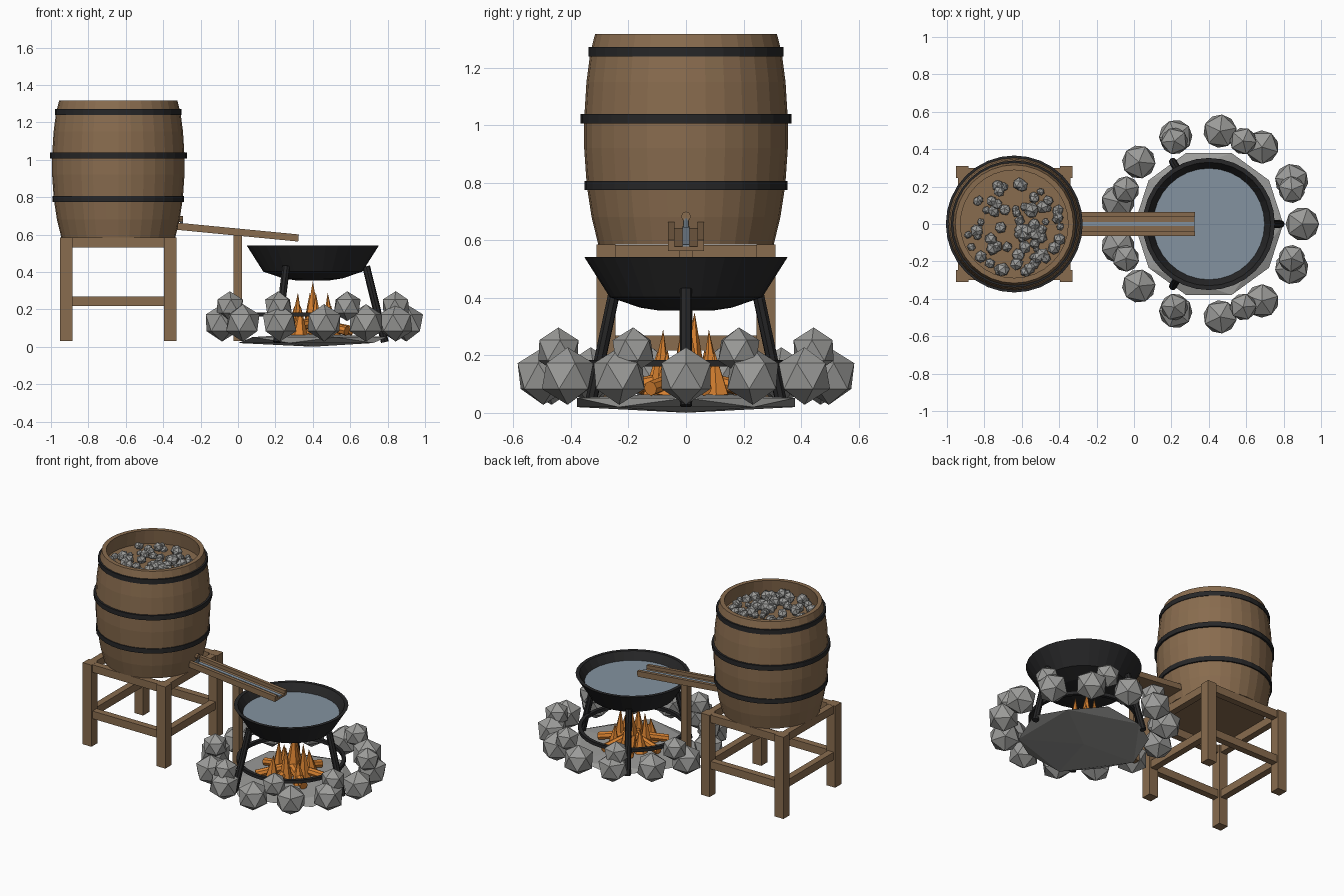
import bpy, bmesh, math, random
from mathutils import Vector, Matrix

if "Cube" in bpy.data.objects:
    bpy.data.objects.remove(bpy.data.objects["Cube"], do_unlink=True)
random.seed(4)


def material(name, rgb):
    m = bpy.data.materials.new(name)
    m.use_nodes = True
    m.diffuse_color = (*rgb, 1)
    m.node_tree.nodes["Principled BSDF"].inputs["Base Color"].default_value = (*rgb, 1)
    return m


WOOD = material("oak wood", (0.25, 0.15, 0.077))
IRON = material("black iron", (0.02, 0.02, 0.021))
STONE = material("grey stone", (0.33, 0.33, 0.32))
WATER = material("water blue", (0.23, 0.29, 0.35))
FLAME = material("flame orange", (0.68, 0.22, 0.03))


def finish(name, bm, mat, at=(0, 0, 0)):
    me = bpy.data.meshes.new(name)
    bmesh.ops.recalc_face_normals(bm, faces=bm.faces)
    bm.to_mesh(me)
    bm.free()
    me.materials.append(mat)
    ob = bpy.data.objects.new(name, me)
    ob.location = at
    bpy.context.collection.objects.link(ob)
    return ob


def lathe(name, profile, mat, at, steps=32):
    """Spin (radius, height) points round the vertical axis."""
    bm = bmesh.new()
    vs = [bm.verts.new((r, 0, z)) for r, z in profile]
    es = [bm.edges.new(p) for p in zip(vs, vs[1:])]
    bmesh.ops.spin(bm, geom=vs + es, cent=(0, 0, 0), axis=(0, 0, 1),
                   angle=math.tau, steps=steps, use_duplicate=False)
    bmesh.ops.remove_doubles(bm, verts=bm.verts, dist=0.0005)
    return finish(name, bm, mat, at)


def band(name, r_in, r_out, z, h, mat, at):
    return lathe(name, [(r_in, z - h / 2), (r_out, z - h / 2), (r_out, z + h / 2),
                        (r_in, z + h / 2), (r_in, z - h / 2)], mat, at)


def box(name, lo, hi, mat):
    lo, hi = Vector(lo), Vector(hi)
    bm = bmesh.new()
    bmesh.ops.create_cube(bm, size=1)
    bmesh.ops.scale(bm, vec=hi - lo, verts=bm.verts)
    return finish(name, bm, mat, (lo + hi) / 2)


def rod(name, a, b, r1, r2, mat, sides=8):
    """Cylinder or cone from point a to point b."""
    a, b = Vector(a), Vector(b)
    bm = bmesh.new()
    bmesh.ops.create_cone(bm, cap_ends=True, segments=sides, radius1=r1, radius2=r2,
                          depth=(b - a).length)
    ob = finish(name, bm, mat, (a + b) / 2)
    ob.rotation_euler = (b - a).to_track_quat("Z", "Y").to_euler()
    return ob


def rock(bm, at, r, turn=0.0, squash=1.0, tilt=0.0):
    m = (Matrix.Translation(at) @ Matrix.Rotation(turn, 4, "Z")
         @ Matrix.Rotation(tilt, 4, "X") @ Matrix.Diagonal((1, 1, squash, 1)))
    bmesh.ops.create_icosphere(bm, subdivisions=1, radius=r, matrix=m)


def polar(c, r, ang, z):
    return Vector((c[0] + r * math.cos(ang), c[1] + r * math.sin(ang), z))


BARREL = (-0.64, 0, 0)
FIRE = (0.4, 0, 0)

# Barrel with open top and a filled floor inside
lathe("barrel", [(0, 0.585), (0.305, 0.585), (0.328, 0.68), (0.345, 0.79), (0.354, 0.92),
                 (0.354, 1.02), (0.346, 1.15), (0.333, 1.25), (0.316, 1.317),
                 (0.288, 1.317), (0.30, 1.22), (0, 1.22)], WOOD, BARREL)
for label, z, r in (("lower", 0.79, 0.352), ("middle", 1.022, 0.366), ("upper", 1.255, 0.339)):
    band(label + "_hoop", r - 0.03, r, z, 0.032, IRON, BARREL)

# Pebbles in the barrel
bm = bmesh.new()
for i in range(85):
    r = 0.255 * math.sqrt(random.random())
    size = random.uniform(0.018, 0.04)
    at = polar((-0.64, -0.02), r, random.uniform(0, math.tau), 1.225 + random.uniform(0, 0.025))
    rock(bm, at, size, random.uniform(0, 6), random.uniform(0.8, 1), random.uniform(0, 3))
finish("barrel_pebbles", bm, STONE)

# Barrel stand
for sx in (-1, 1):
    for sy in (-1, 1):
        x, y = -0.64 + sx * 0.278, sy * 0.278
        box("stand_leg", (x - 0.033, y - 0.033, 0.03), (x + 0.033, y + 0.033, 0.585), WOOD)
for z in (0.217, 0.532):
    for s in (-1, 1):
        y, x = s * 0.278, -0.64 + s * 0.278
        box("stand_side_rail", (-0.9, y - 0.022, z), (-0.38, y + 0.022, z + 0.052), WOOD)
        box("stand_cross_rail", (x - 0.022, -0.25, z), (x + 0.022, 0.25, z + 0.052), WOOD)

# Sloping trough, with its water, spigot and post
slope = math.atan2(0.063, 0.65)
for name, y0, y1, z0, z1, mat in (("trough_floor", -0.063, 0.063, -0.018, -0.003, WOOD),
                                  ("trough_left_wall", 0.04, 0.063, -0.003, 0.02, WOOD),
                                  ("trough_right_wall", -0.063, -0.04, -0.003, 0.02, WOOD),
                                  ("trough_water", -0.012, 0.012, -0.003, 0.004, WATER)):
    ob = box(name, (-0.325, y0, z0), (0.325, y1, z1), mat)
    ob.rotation_euler.y = slope
    mid = (z0 + z1) / 2
    ob.location = (mid * math.sin(slope), (y0 + y1) / 2, 0.612 + mid * math.cos(slope))
rod("spigot", (-0.34, 0, 0.683), (-0.295, 0, 0.683), 0.017, 0.017, WOOD)
rod("spigot_water", (-0.302, 0, 0.675), (-0.302, 0, 0.637), 0.009, 0.009, WATER)
box("trough_post", (-0.025, -0.023, 0.03), (0.022, 0.023, 0.594), WOOD)

# Pan, its water, legs and brace ring
lathe("pan", [(0, 0.355), (0.09, 0.355), (0.16, 0.366), (0.265, 0.402), (0.353, 0.541),
              (0.33, 0.541), (0.25, 0.415), (0, 0.38)], IRON, FIRE)
lathe("pan_water", [(0, 0.49), (0.302, 0.49), (0.28, 0.465), (0, 0.465)], WATER, FIRE)
band("brace_ring", 0.315, 0.338, 0.172, 0.022, IRON, FIRE)
for k in range(3):
    a = k * math.tau / 3
    rod("pan_leg", polar(FIRE, 0.385, a, 0.025), polar(FIRE, 0.285, a, 0.43), 0.021, 0.021, IRON)

# Flat hearth slab and the two courses of hearth stones
bm = bmesh.new()
rock(bm, (0.4, 0, 0.036), 0.445, 0, 0.08)
finish("hearth_slab", bm, STONE)
for label, count, ring, z, size, shift in (("lower", 13, 0.5, 0.128, 0.1, 0),
                                           ("upper", 8, 0.48, 0.217, 0.08, 0.5)):
    bm = bmesh.new()
    for k in range(count):
        a = (k + shift) * math.tau / count
        rock(bm, polar(FIRE, ring, a, z), size, a)
    finish(label + "_hearth_stones", bm, STONE)

# Logs leaning inward and flames
for k in range(7):
    a = k * math.tau / 7 + 0.3
    rod("burning_log", polar(FIRE, 0.22, a, 0.085), polar(FIRE, 0.02, a, 0.125),
        0.026, 0.026, FLAME)
rod("centre_flame", (0.4, 0.02, 0.06), (0.4, 0.03, 0.35), 0.06, 0, FLAME, 6)
for k in range(8):
    a = k * math.tau / 8 + 0.2
    r = (0.09, 0.13)[k % 2]
    top = (0.29, 0.22)[k % 2]
    rod("flame", polar(FIRE, r, a, 0.06), polar(FIRE, r * 0.9, a, top), 0.045, 0, FLAME, 6)
